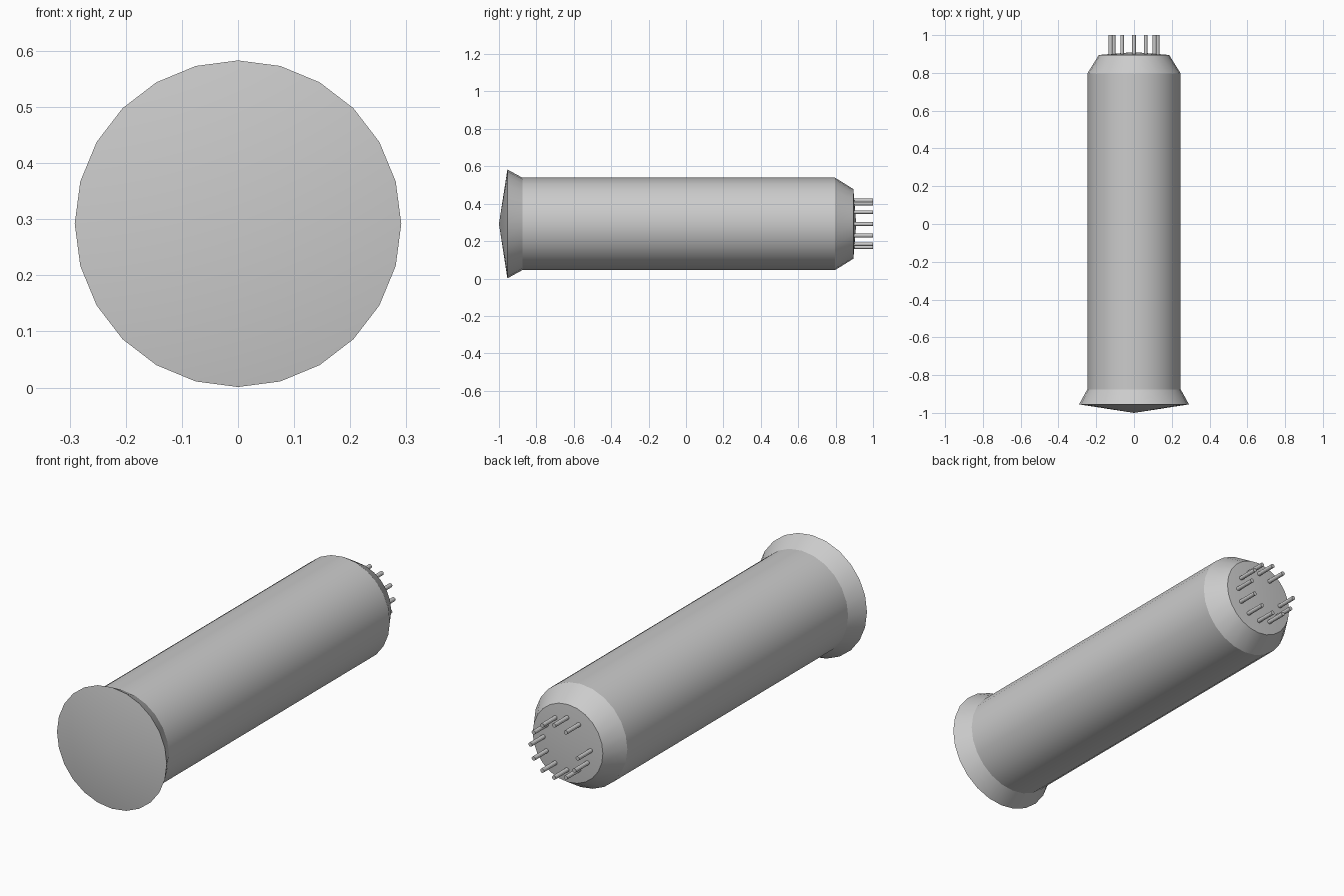
import bpy, bmesh, math

if "Cube" in bpy.data.objects:
    bpy.data.objects.remove(bpy.data.objects["Cube"])

CZ = 0.292  # height of the tube axis


def lathe(name, profile, centre=(0, 0), sides=24):
    """Revolve (y, radius) points around an axis parallel to y."""
    bm = bmesh.new()
    rings = []
    for y, r in profile:
        n = 1 if r == 0 else sides
        ring = []
        for i in range(n):
            a = 2 * math.pi * i / sides
            ring.append(bm.verts.new((centre[0] + r * math.cos(a), y,
                                      CZ + centre[1] + r * math.sin(a))))
        rings.append(ring)
    for a, b in zip(rings, rings[1:]):
        for i in range(sides):
            j = (i + 1) % sides
            loop = [a[i % len(a)], a[j % len(a)], b[j % len(b)], b[i % len(b)]]
            bm.faces.new(list(dict.fromkeys(loop)))
    bmesh.ops.recalc_face_normals(bm, faces=bm.faces)
    mesh = bpy.data.meshes.new(name)
    bm.to_mesh(mesh)
    bm.free()
    ob = bpy.data.objects.new(name, mesh)
    bpy.context.collection.objects.link(ob)
    bpy.ops.object.select_all(action='DESELECT')
    ob.select_set(True)
    bpy.context.view_layer.objects.active = ob
    bpy.ops.object.shade_smooth_by_angle(angle=math.radians(25))
    return ob


# Glass tube: domed face, flared rim, long barrel, tapered rear, shallow rear cone
lathe("tube_body", [(-1.0, 0), (-0.955, 0.291), (-0.875, 0.247),
                    (0.797, 0.247), (0.895, 0.186), (0.91, 0)])

# Ring of contact pins on a twelve-place circle with one place left empty
for k in range(12):
    if k == 5:
        continue
    a = math.radians(30 * k)
    lathe(f"contact_pin_{k}", [(0.88, 0), (0.88, 0.01), (1.0, 0.01), (1.0, 0)],
          (0.125 * math.cos(a), 0.125 * math.sin(a)), 12)
